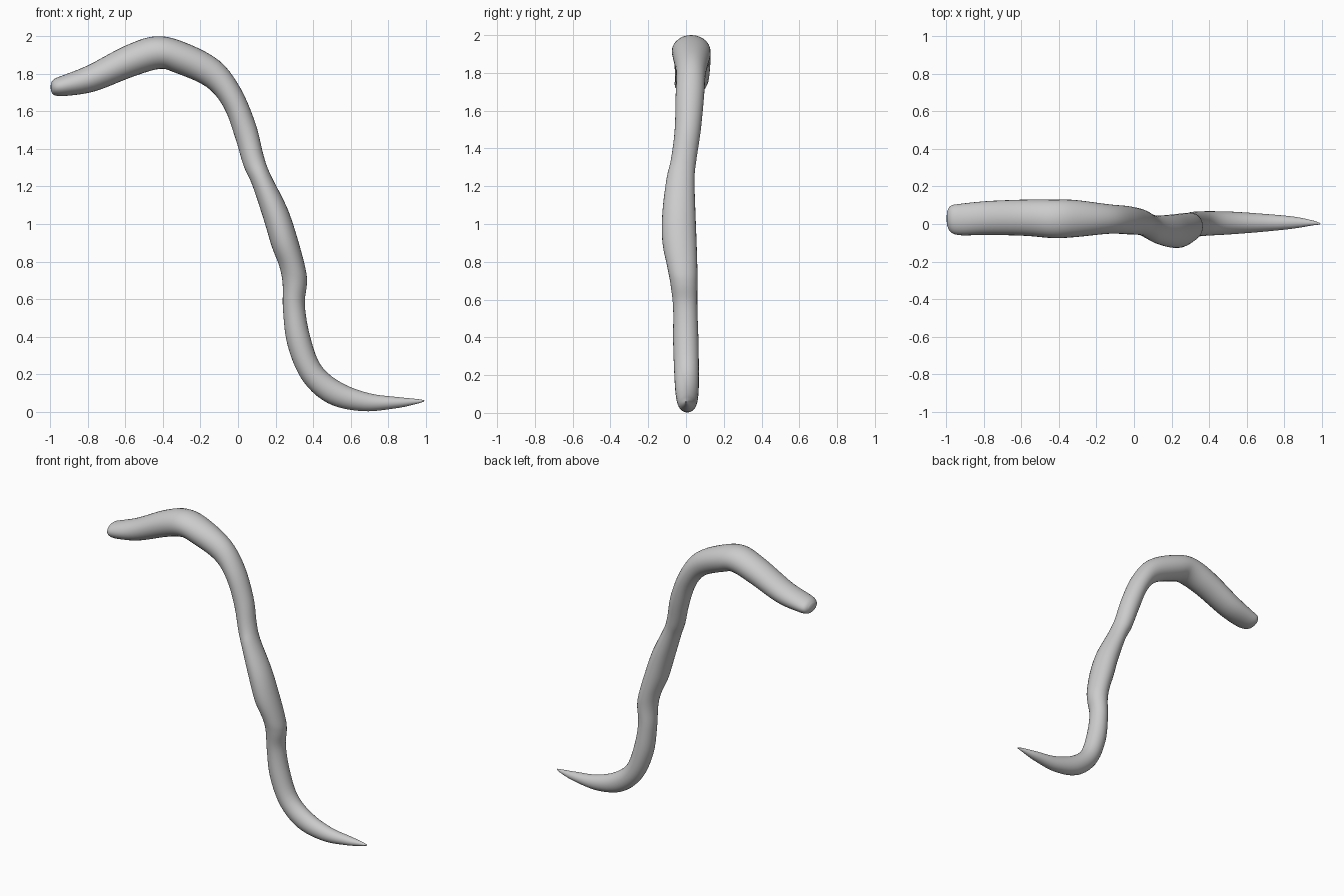
import bpy, bmesh, math
from mathutils import Vector

# Cross-sections from blunt head to pointed tail:
# upper edge (x, z), lower edge (x, z), y min, y max
SECTIONS = [
    (-0.995, 1.755, -0.995, 1.705, -0.010, 0.070),
    (-0.975, 1.775, -0.975, 1.685, -0.045, 0.098),
    (-0.93, 1.793, -0.91, 1.683, -0.060, 0.108),
    (-0.80, 1.845, -0.76, 1.708, -0.058, 0.122),
    (-0.60, 1.950, -0.56, 1.785, -0.063, 0.130),
    (-0.44, 2.000, -0.42, 1.826, -0.075, 0.130),
    (-0.29, 1.970, -0.34, 1.808, -0.070, 0.128),
    (-0.10, 1.870, -0.17, 1.732, -0.052, 0.105),
    (0.015, 1.720, -0.075, 1.620, -0.055, 0.095),
    (0.095, 1.530, -0.015, 1.460, -0.060, 0.078),
    (0.135, 1.370, 0.030, 1.310, -0.080, 0.055),
    (0.170, 1.270, 0.075, 1.210, -0.103, 0.045),
    (0.260, 1.090, 0.135, 1.030, -0.125, 0.050),
    (0.315, 0.930, 0.180, 0.880, -0.125, 0.056),
    (0.360, 0.760, 0.220, 0.775, -0.098, 0.060),
    (0.367, 0.680, 0.238, 0.680, -0.082, 0.060),
    (0.356, 0.570, 0.240, 0.540, -0.068, 0.060),
    (0.382, 0.410, 0.265, 0.350, -0.068, 0.066),
    (0.440, 0.250, 0.345, 0.165, -0.062, 0.068),
    (0.550, 0.155, 0.480, 0.045, -0.055, 0.066),
    (0.700, 0.098, 0.660, 0.003, -0.042, 0.055),
    (0.850, 0.078, 0.840, 0.018, -0.025, 0.040),
    (0.950, 0.068, 0.945, 0.040, -0.008, 0.020),
    (0.990, 0.062, 0.990, 0.054, -0.003, 0.006),
]
SIDES, STEPS = 28, 5


def catmull(a, b, c, d, t):
    return [0.5 * (2 * q + (r - p) * t + (2 * p - 5 * q + 4 * r - s) * t * t
                   + (3 * q - p - 3 * r + s) * t ** 3) for p, q, r, s in zip(a, b, c, d)]


def smooth_sections(rows):
    out = []
    last = len(rows) - 1
    for i in range(last):
        quad = [rows[max(0, min(last, i + k))] for k in (-1, 0, 1, 2)]
        out += [catmull(*quad, s / STEPS) for s in range(STEPS)]
    return out + [rows[-1]]


# Loft elliptical rings along the curved body
bm = bmesh.new()
rings = []
for ux, uz, lx, lz, y0, y1 in smooth_sections(SECTIONS):
    up, low = Vector((ux, 0, uz)), Vector((lx, 0, lz))
    mid = (up + low) / 2 + Vector((0, (y0 + y1) / 2, 0))
    half, width = (up - low) / 2, (y1 - y0) / 2
    ring = []
    for k in range(SIDES):
        a = math.tau * k / SIDES
        ring.append(bm.verts.new(mid + half * math.cos(a) + Vector((0, width * math.sin(a), 0))))
    rings.append(ring)
for r0, r1 in zip(rings, rings[1:]):
    for k in range(SIDES):
        n = (k + 1) % SIDES
        bm.faces.new((r0[k], r0[n], r1[n], r1[k]))

# Rounded end caps
for ring, dx in ((rings[0], -0.005), (rings[-1], 0.005)):
    tip = sum((v.co for v in ring), Vector()) / SIDES + Vector((dx, 0, 0))
    tip_vert = bm.verts.new(tip)
    for k in range(SIDES):
        bm.faces.new((ring[k], ring[(k + 1) % SIDES], tip_vert))
bmesh.ops.recalc_face_normals(bm, faces=bm.faces)
for f in bm.faces:
    f.smooth = True

mesh = bpy.data.meshes.new("worm_body")
bm.to_mesh(mesh)
bm.free()
bpy.context.collection.objects.link(bpy.data.objects.new("worm_body", mesh))
